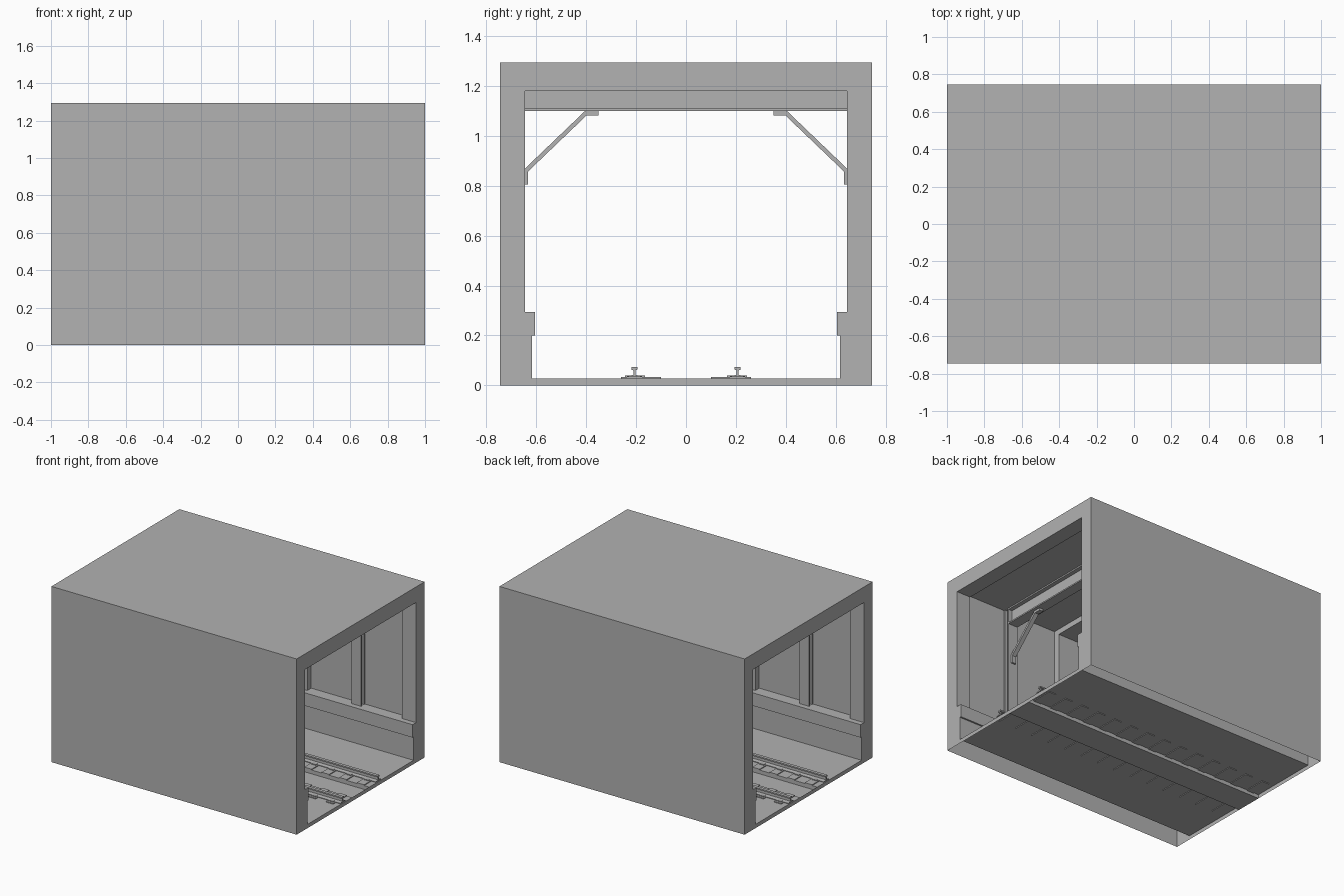
import bpy, bmesh

if "Cube" in bpy.data.objects:
    bpy.data.objects.remove(bpy.data.objects["Cube"])

concrete = bpy.data.materials.new("plain_grey")
concrete.use_nodes = True
GREY = (0.445, 0.445, 0.445, 1)
concrete.diffuse_color = GREY
concrete.node_tree.nodes["Principled BSDF"].inputs["Base Color"].default_value = GREY


def finish(bm, name):
    mesh = bpy.data.meshes.new(name)
    bm.to_mesh(mesh)
    bm.free()
    mesh.materials.append(concrete)
    ob = bpy.data.objects.new(name, mesh)
    bpy.context.collection.objects.link(ob)
    return ob


def add_sheet(bm, profile, x0, x1):
    """Open (y, z) profile swept along x."""
    a = [bm.verts.new((x0, y, z)) for y, z in profile]
    b = [bm.verts.new((x1, y, z)) for y, z in profile]
    for i in range(len(profile) - 1):
        bm.faces.new((a[i], a[i + 1], b[i + 1], b[i]))


def add_flat(bm, outline, x, facing):
    """Flat (y, z) polygon at x, facing +x or -x."""
    f = bm.faces.new([bm.verts.new((x, y, z)) for y, z in outline])
    f.normal_update()
    if f.normal.x * facing < 0:
        f.normal_flip()


def add_prism(bm, outline, x0, x1):
    """Closed (y, z) outline made solid along x."""
    base = bm.faces.new([bm.verts.new((x0, y, z)) for y, z in outline])
    ext = bmesh.ops.extrude_face_region(bm, geom=[base], use_keep_orig=True)
    moved = [v for v in ext["geom"] if isinstance(v, bmesh.types.BMVert)]
    bmesh.ops.translate(bm, verts=moved, vec=(x1 - x0, 0, 0))
    bmesh.ops.recalc_face_normals(bm, faces=bm.faces[:])


def add_box(bm, x, y, z):
    add_prism(bm, [(y[0], z[0]), (y[1], z[0]), (y[1], z[1]), (y[0], z[1])], *x)


def arch(half, base, top):
    return [(-half, base), (-half, top), (half, top), (half, base)]


def mirror(points, s):
    return [(s * y, z) for y, z in points]


# Main dimensions
OUT, TOP = 0.745, 1.295
RIB, SOFFIT = 0.645, 1.18
DEEP, CEILING = 0.69, 1.22
LEDGE, FLOOR = 0.295, 0.028
RIB_EDGE, MID_EDGE, POST_X = 0.886, 0.114, 0.513

# Outer shell, open underneath
bm = bmesh.new()
add_sheet(bm, arch(OUT, 0, TOP)[::-1], -1, 1)
finish(bm, "outer_shell")

# End frames around the openings
half_opening = [(0.617, FLOOR), (0.617, 0.2), (0.605, 0.2), (0.605, LEDGE),
                (RIB, LEDGE), (RIB, SOFFIT)]
opening = half_opening + mirror(half_opening, -1)[::-1]
bm = bmesh.new()
for s in (-1, 1):
    add_flat(bm, arch(OUT, FLOOR, TOP) + opening, s, s)
    add_flat(bm, arch(OUT, 0, FLOOR), s, s)
finish(bm, "end_frames")

# Floor with drain channel, low walls and ledges
half = [(DEEP, LEDGE), (0.605, LEDGE), (0.605, 0.2), (0.617, 0.2),
        (0.617, FLOOR), (0.1, FLOOR), (0.1, 0.0)]
bm = bmesh.new()
add_sheet(bm, half + mirror(half, -1)[::-1], -1, 1)
finish(bm, "floor_and_ledges")

# Upper lining: shallow ribs and deep bays
rib, bay = arch(RIB, LEDGE, SOFFIT), arch(DEEP, LEDGE, CEILING)
bm = bmesh.new()
for x0, x1 in ((-1, -RIB_EDGE), (-MID_EDGE, MID_EDGE), (RIB_EDGE, 1)):
    add_sheet(bm, rib, x0, x1)
for s in (-1, 1):
    add_sheet(bm, bay, *sorted((s * MID_EDGE, s * RIB_EDGE)))
    add_flat(bm, bay + rib[::-1], s * MID_EDGE, s)
    add_flat(bm, bay + rib[::-1], s * RIB_EDGE, -s)
finish(bm, "upper_lining")

# Steel frames: flanged posts, flanged ceiling beam and braces
FL, HALF_W, WEB = 0.01, 0.039, 0.008
brace = [(RIB, 0.805), (RIB, 0.87), (0.405, 1.1), (0.35, 1.1),
         (0.35, 1.083), (0.398, 1.083), (0.633, 0.858), (0.633, 0.805)]
for side, s in (("right", -1), ("left", 1)):
    cx = s * POST_X
    wide, thin = (cx - HALF_W, cx + HALF_W), (cx - WEB, cx + WEB)
    bm = bmesh.new()
    for t in (-1, 1):
        for xs, y0, y1 in ((wide, RIB, RIB + FL), (thin, RIB + FL, DEEP - FL),
                           (wide, DEEP - FL, DEEP)):
            add_box(bm, xs, sorted((t * y0, t * y1)), (LEDGE, CEILING))
    finish(bm, side + "_posts")

    bm = bmesh.new()
    for xs, z0, z1 in ((wide, 1.1, 1.1 + FL), (thin, 1.1 + FL, CEILING - FL),
                       (wide, CEILING - FL, CEILING)):
        add_box(bm, xs, (-RIB, RIB), (z0, z1))
    finish(bm, side + "_ceiling_beam")

    bm = bmesh.new()
    for t in (-1, 1):
        add_prism(bm, mirror(brace, t), cx - 0.016, cx + 0.016)
    finish(bm, side + "_braces")

# Rails with their sleeper pads and clips
RAIL_Y = 0.207
section = [(0.03, 0.033), (0.03, 0.037), (0.004, 0.042),
           (0.004, 0.06), (0.012, 0.063), (0.012, 0.073)]
rail = [(RAIL_Y + y, z) for y, z in section]
rail += [(RAIL_Y - y, z) for y, z in section[::-1]]
COUNT = 14
for side, t in (("front", -1), ("back", 1)):
    bm = bmesh.new()
    add_prism(bm, mirror(rail, t), -1, 1)
    finish(bm, side + "_rail")

    bm = bmesh.new()
    for i in range(COUNT):
        cx = -1 + (i + 0.5) * 2 / COUNT
        add_box(bm, (cx - 0.03, cx + 0.03), sorted((t * 0.1, t * 0.26)), (0.023, 0.034))
        add_box(bm, (cx - 0.018, cx + 0.018), sorted((t * 0.165, t * 0.245)), (0.034, 0.04))
    finish(bm, side + "_sleeper_pads")
